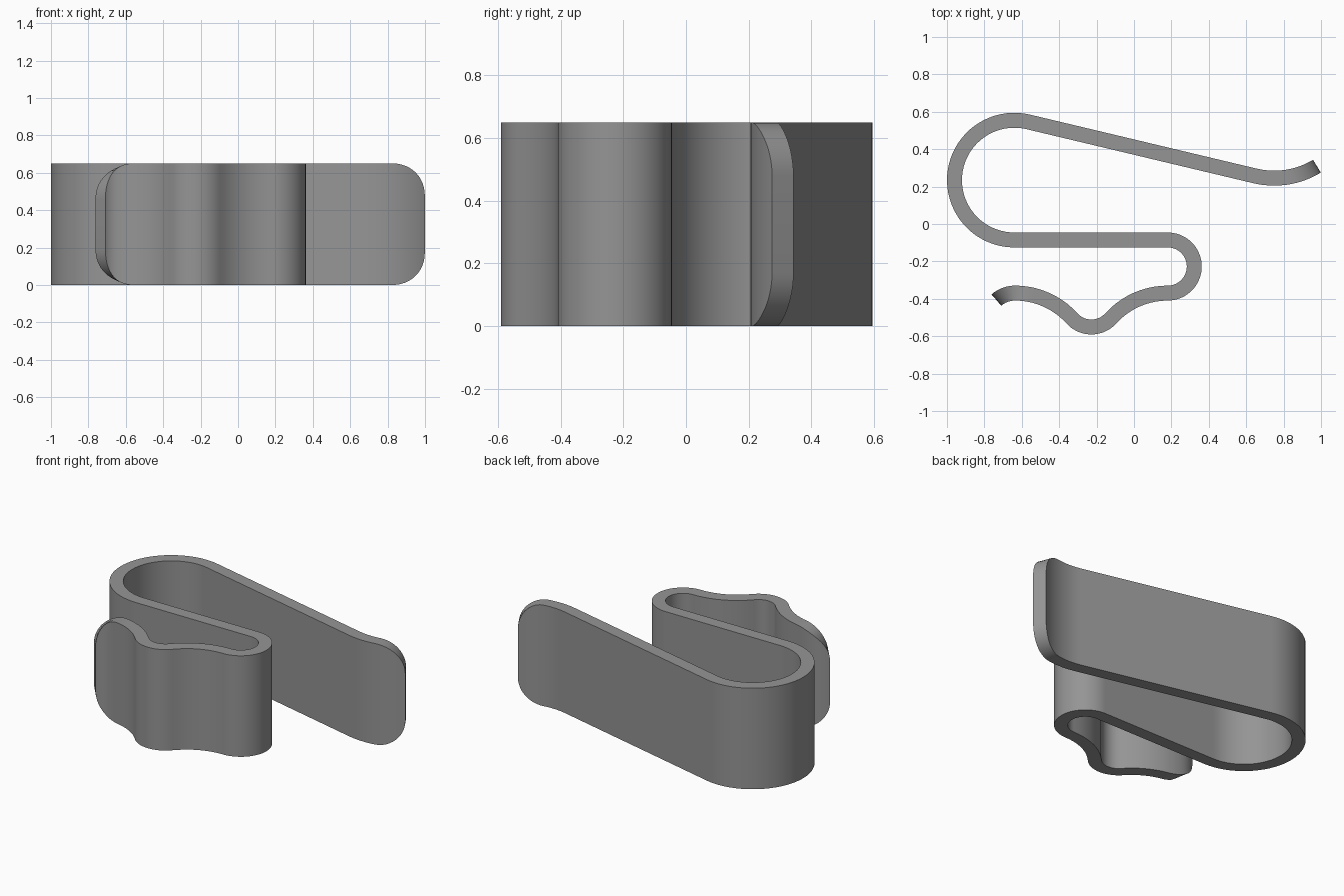
import bpy, bmesh, math
from mathutils import Vector

if "Cube" in bpy.data.objects:
    bpy.data.objects.remove(bpy.data.objects["Cube"])

HEIGHT, THICK = 0.65, 0.08
# Centre line of the strip: (radius or None for straight, length or turn in degrees, + = left)
PATH = [
    (0.44, -44.7),    # flared lip of the long arm
    (None, 1.247),    # long arm
    (0.32, 193.4),    # large bend
    (None, 0.82),     # middle arm
    (0.142, -180),    # small bend
    (0.41, 47.9),     # shoulder
    (0.14, -95.8),    # gripping bump
    (0.41, 47.9),     # second shoulder
    (0.152, 41),      # curled tip
]
START, HEADING = Vector((0.978, 0.309)), math.radians(211.3)
ROUND_START, ROUND_END = 0.17, 0.19


def seg_length(seg):
    return seg[1] if seg[0] is None else seg[0] * math.radians(abs(seg[1]))


def locate(s):
    """Position and heading at distance s along the path."""
    p, a = START.copy(), HEADING
    for i, seg in enumerate(PATH):
        full = seg_length(seg)
        d = s if i == len(PATH) - 1 else min(s, full)
        if seg[0] is None:
            p += Vector((math.cos(a), math.sin(a))) * d
        else:
            r = math.copysign(seg[0], seg[1])
            b = a + d / r
            p += Vector((math.sin(b) - math.sin(a), math.cos(a) - math.cos(b))) * r
            a = b
        s -= full
        if s <= 0:
            break
    return p, a


# Stations: arc steps plus fine steps on the rounded ends
total = sum(seg_length(s) for s in PATH)
stations, at = {0.0, total}, 0.0
for seg in PATH:
    n = 1 if seg[0] is None else max(1, round(abs(seg[1]) / 5))
    for k in range(n + 1):
        s = at + seg_length(seg) * k / n
        if ROUND_START < s < total - ROUND_END:
            stations.add(round(s, 5))
    at += seg_length(seg)
for k in range(13):
    c = 1 - math.cos(math.radians(90 * k / 12))
    stations.add(ROUND_START * c)
    stations.add(total - ROUND_END * c)


def inset(s):
    """How far top and bottom draw in at the rounded ends."""
    for d, r in ((s, ROUND_START), (total - s, ROUND_END)):
        if d < r:
            return r - math.sqrt(max(0, r * r - (r - d) ** 2))
    return 0.0


# Sweep the cross-section
bm = bmesh.new()
rings = []
for s in sorted(stations):
    p, a = locate(s)
    side = Vector((-math.sin(a), math.cos(a))) * THICK / 2
    h = inset(s)
    rings.append([bm.verts.new((*(p + side * k), z)) for k, z in
                  ((1, h), (-1, h), (-1, HEIGHT - h), (1, HEIGHT - h))])
for r0, r1 in zip(rings, rings[1:]):
    for i in range(4):
        j = (i + 1) % 4
        bm.faces.new((r0[i], r0[j], r1[j], r1[i]))
bm.faces.new(rings[0])
bm.faces.new(rings[-1])
bmesh.ops.remove_doubles(bm, verts=bm.verts, dist=0.0001)
bmesh.ops.recalc_face_normals(bm, faces=bm.faces)
mesh = bpy.data.meshes.new("spring_clip")
bm.to_mesh(mesh)
bm.free()

clip = bpy.data.objects.new("spring_clip", mesh)
bpy.context.collection.objects.link(clip)
grey = bpy.data.materials.new("mid_grey")
grey.diffuse_color = (0.3, 0.3, 0.3, 1)
grey.use_nodes = True
grey.node_tree.nodes["Principled BSDF"].inputs["Base Color"].default_value = grey.diffuse_color
mesh.materials.append(grey)
bpy.context.view_layer.objects.active = clip
clip.select_set(True)
bpy.ops.object.shade_smooth_by_angle(angle=math.radians(30))
